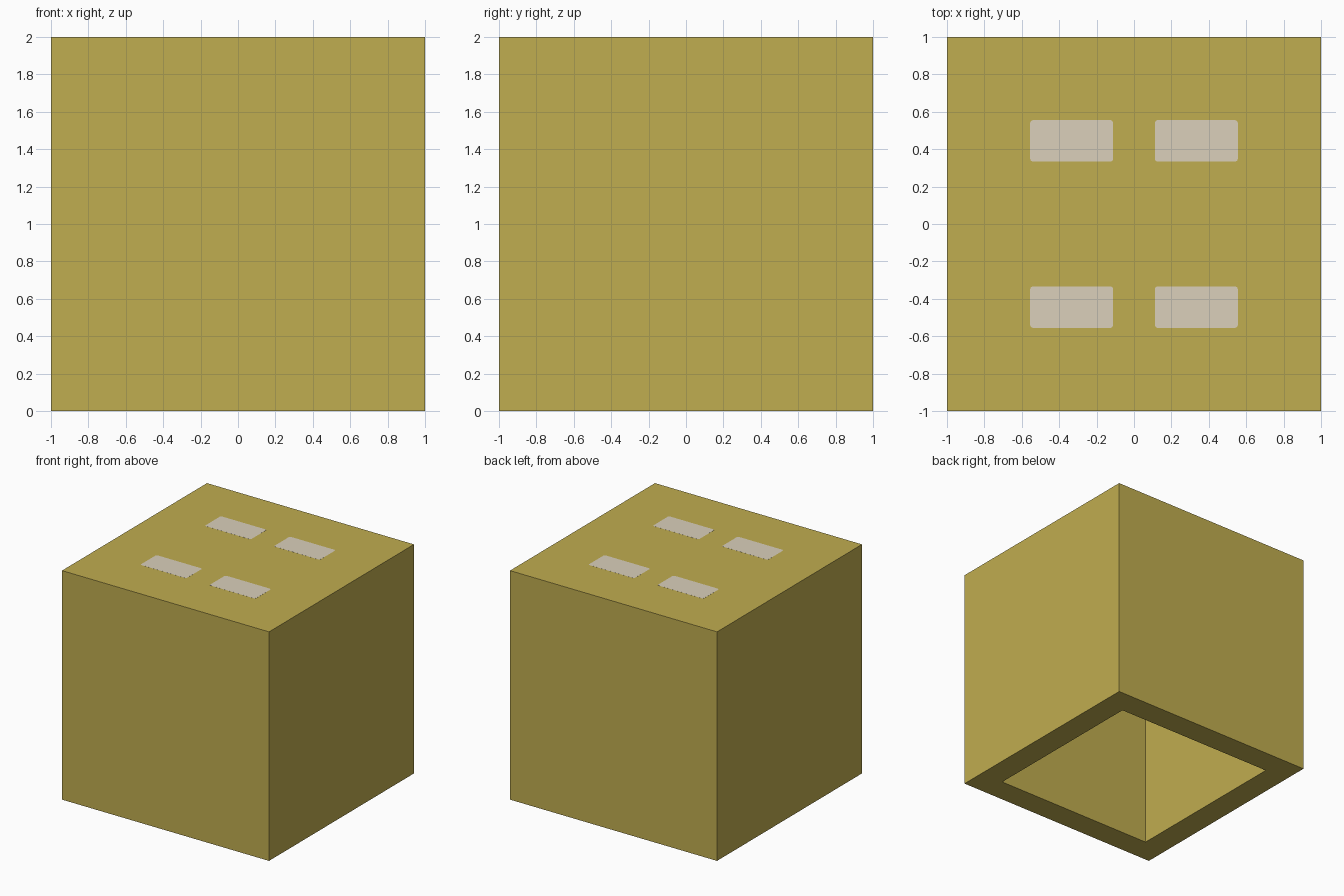
import bpy
import bmesh

cube = bpy.data.objects.get("Cube")
if cube:
    bpy.data.objects.remove(cube, do_unlink=True)

WALL = 2 / 9


def make_material(name, rgb):
    mat = bpy.data.materials.new(name)
    mat.use_nodes = True
    colour = (*rgb, 1)
    mat.diffuse_color = colour
    mat.node_tree.nodes["Principled BSDF"].inputs["Base Color"].default_value = colour
    return mat


def add_object(name, bm, mat):
    mesh = bpy.data.meshes.new(name)
    bm.to_mesh(mesh)
    bm.free()
    mesh.materials.append(mat)
    obj = bpy.data.objects.new(name, mesh)
    bpy.context.collection.objects.link(obj)
    return obj


olive = make_material("olive_gold", (0.528, 0.418, 0.08))
grey = make_material("warm_grey", (0.705, 0.628, 0.497))

# Box shell: hollowed from below, with equal walls and top
bm = bmesh.new()
bmesh.ops.create_cube(bm, size=2)
bmesh.ops.translate(bm, verts=bm.verts, vec=(0, 0, 1))
bottom = min(bm.faces, key=lambda f: f.calc_center_median().z)
bmesh.ops.inset_region(bm, faces=[bottom], thickness=WALL, use_even_offset=True)
ceiling = bmesh.ops.extrude_discrete_faces(bm, faces=[bottom])["faces"][0]
bmesh.ops.translate(bm, verts=ceiling.verts, vec=(0, 0, 2 - WALL))
bmesh.ops.recalc_face_normals(bm, faces=bm.faces)
add_object("box_shell", bm, olive)


# Painted panels on the top: almost flush, with slightly rounded corners
def add_panel(name, x, y):
    bm = bmesh.new()
    bmesh.ops.create_cube(bm, size=1)
    bmesh.ops.scale(bm, verts=bm.verts, vec=(2 * WALL, WALL, 0.001))
    upright = [e for e in bm.edges
               if abs(e.verts[0].co.z - e.verts[1].co.z) > 0.0005]
    bmesh.ops.bevel(bm, geom=upright, offset=0.015, segments=2,
                    profile=0.5, affect="EDGES")
    panel = add_object(name, bm, grey)
    panel.location = (x, y, 2)


for side, sx in (("right", -1), ("left", 1)):
    for end, sy in (("front", -1), ("back", 1)):
        add_panel(f"top_panel_{end}_{side}", sx * 1.5 * WALL, sy * 2 * WALL)
